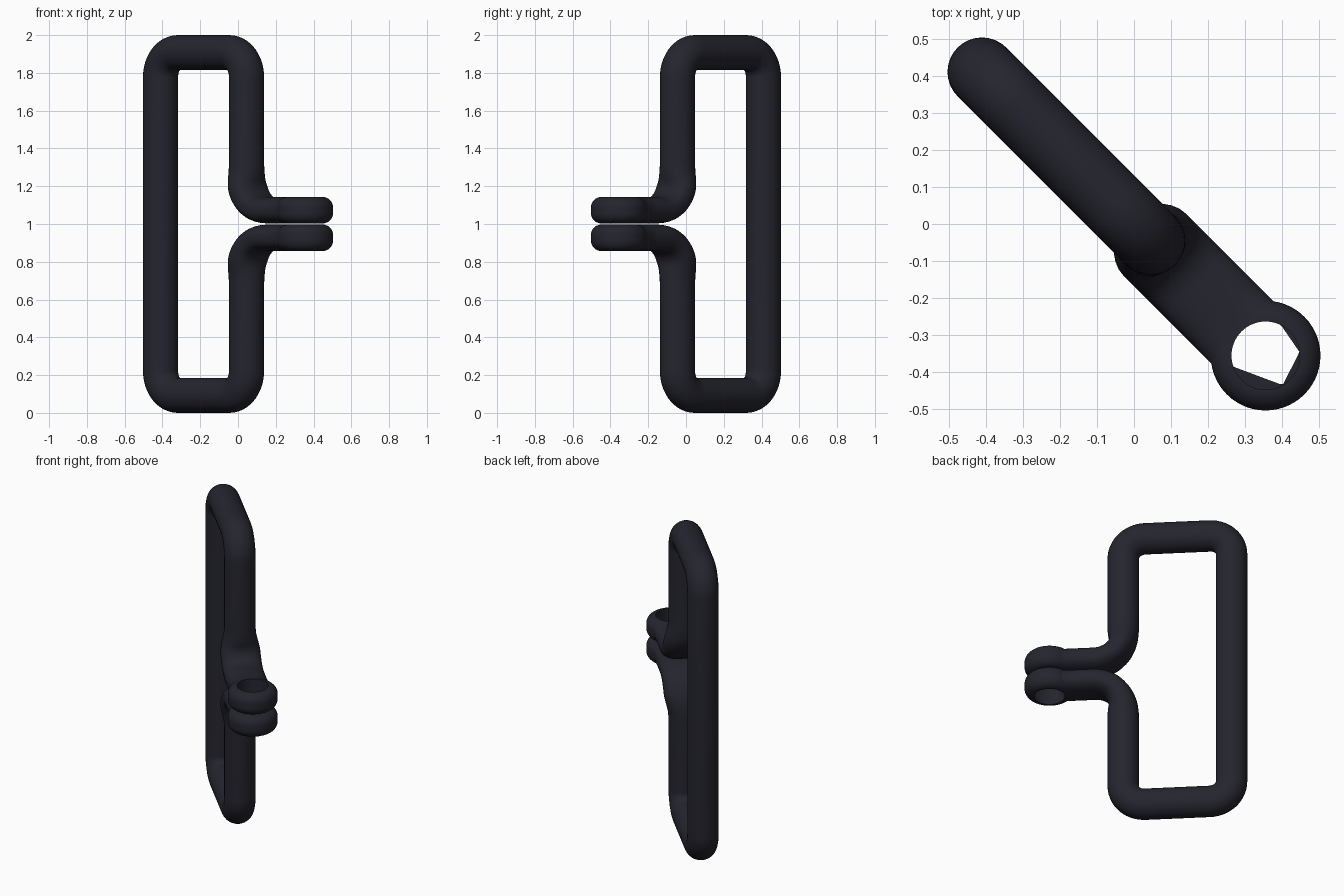
import bpy, bmesh, math
from mathutils import Vector

if "Cube" in bpy.data.objects:
    bpy.data.objects.remove(bpy.data.objects["Cube"])

S = math.sqrt(0.5)
ALONG = Vector((S, -S, 0))     # the handle lies in a diagonal vertical plane
ACROSS = Vector((S, S, 0))
UP = Vector((0, 0, 1))
ROD, TAB_H, TAB_W = 0.093, 0.070, 0.119
EYE_U, EYE_R, HOLE_R = 0.502, 0.148, 0.092
TAB_Z = 1.073

mat = bpy.data.materials.new("dark navy")
mat.diffuse_color = (0.018, 0.018, 0.028, 1)
mat.use_nodes = True
mat.node_tree.nodes["Principled BSDF"].inputs["Base Color"].default_value = mat.diffuse_color


def loft(name, rings):
    """Skin a list of equal-length rings and cap both ends."""
    bm = bmesh.new()
    vs = [[bm.verts.new(p) for p in r] for r in rings]
    n = len(rings[0])
    for a, b in zip(vs, vs[1:]):
        for i in range(n):
            j = (i + 1) % n
            bm.faces.new((a[i], a[j], b[j], b[i]))
    bm.faces.new(vs[0])
    bm.faces.new(vs[-1])
    bmesh.ops.recalc_face_normals(bm, faces=bm.faces)
    me = bpy.data.meshes.new(name)
    bm.to_mesh(me)
    bm.free()
    me.materials.append(mat)
    ob = bpy.data.objects.new(name, me)
    bpy.context.collection.objects.link(ob)
    return ob


def disc(radius, z, n=56):
    """Horizontal ring around the eye axis; radius is a number or f(angle)."""
    c = ALONG * EYE_U
    out = []
    for i in range(n):
        t = math.tau * i / n
        r = radius(t) if callable(radius) else radius
        out.append((c.x + r * math.cos(t), c.y + r * math.sin(t), z))
    return out


def apply_boolean(ob, other, op):
    m = ob.modifiers.new("cut", 'BOOLEAN')
    m.operation, m.object, m.solver = op, other, 'EXACT'
    bpy.context.view_layer.objects.active = ob
    bpy.ops.object.modifier_apply(modifier=m.name)
    bpy.data.objects.remove(other)


def arc(cu, cz, r, a0, a1, n=14):
    return [(cu + r * math.cos(math.radians(a0 + (a1 - a0) * i / n)),
             cz + r * math.sin(math.radians(a0 + (a1 - a0) * i / n)))
            for i in range(n + 1)]


def smooth(t):
    t = max(0, min(1, t))
    return t * t * (3 - 2 * t)


# Centre line of the upper half: flat tab, bend, rod, two corners
bend = 0.17
path = [(0.43, TAB_Z), (0.33, TAB_Z)]
path += arc(0.064 + bend, TAB_Z + bend, bend, -90, -180)
path += [(0.064, 1.28), (0.064, 1.32)]
path += arc(-0.066, 1.777, 0.13, 0, 90)
path += arc(-0.45, 1.777, 0.13, 90, 180)
path += [(u, 2 - z) for u, z in reversed(path)]

# Bent rod, flattened toward the tabs
rings = []
for k, (u, z) in enumerate(path):
    a, b = path[max(k - 1, 0)], path[min(k + 1, len(path) - 1)]
    tan = (ALONG * (b[0] - a[0]) + UP * (b[1] - a[1])).normalized()
    nor = tan.cross(ACROSS)
    flat = wide = 0
    if u > 0.0:
        d = abs(z - 1)
        flat = smooth((0.30 - d) / 0.2)
        wide = smooth((0.32 - d) / 0.16)
    h = ROD + (TAB_H - ROD) * flat
    w = ROD + (TAB_W - ROD) * wide
    e = 1 - 0.22 * flat
    c = ALONG * u + UP * z
    ring = []
    for i in range(32):
        t = math.tau * i / 32
        x, y = math.cos(t), math.sin(t)
        ring.append(c + ACROSS * (w * math.copysign(abs(x) ** e, x))
                    + nor * (h * math.copysign(abs(y) ** e, y)))
    rings.append(ring)
handle = loft("bent_rod_handle", rings)

# Round eyes with soft rims at the tab ends
rim = 0.055
for zc in (TAB_Z, 2 - TAB_Z):
    prof = [(EYE_R - rim + p, q + TAB_H - rim) for p, q in arc(0, 0, rim, 90, 0, 8)]
    prof += [(p, -q) for p, q in reversed(prof)]
    eye = loft("eye", [disc(p, zc + q) for p, q in prof])
    apply_boolean(handle, eye, 'UNION')

# Bolt holes: upper one round, lower one partly faceted inside
CORNERS = [199, 300, 366, 423]


def faceted(t):
    deg = math.degrees(t)
    for d in (deg, deg + 360):
        for a, b in zip(CORNERS, CORNERS[1:]):
            if a <= d <= b:
                half = math.radians((b - a) / 2)
                return HOLE_R * math.cos(half) / math.cos(math.radians(d - (a + b) / 2))
    return HOLE_R


upper = loft("upper_hole_cutter", [disc(HOLE_R, 1.0), disc(HOLE_R, 1.2)])
lower = loft("lower_hole_cutter", [disc(HOLE_R, 0.8), disc(HOLE_R, 0.88),
                                   disc(faceted, 0.95), disc(faceted, 1.0)])
for cutter in (upper, lower):
    cutter.hide_render = True
    apply_boolean(handle, cutter, 'DIFFERENCE')

# Smooth shading with crisp hole edges
bpy.ops.object.select_all(action='DESELECT')
handle.select_set(True)
bpy.context.view_layer.objects.active = handle
bpy.ops.object.shade_smooth_by_angle(angle=math.radians(40))
